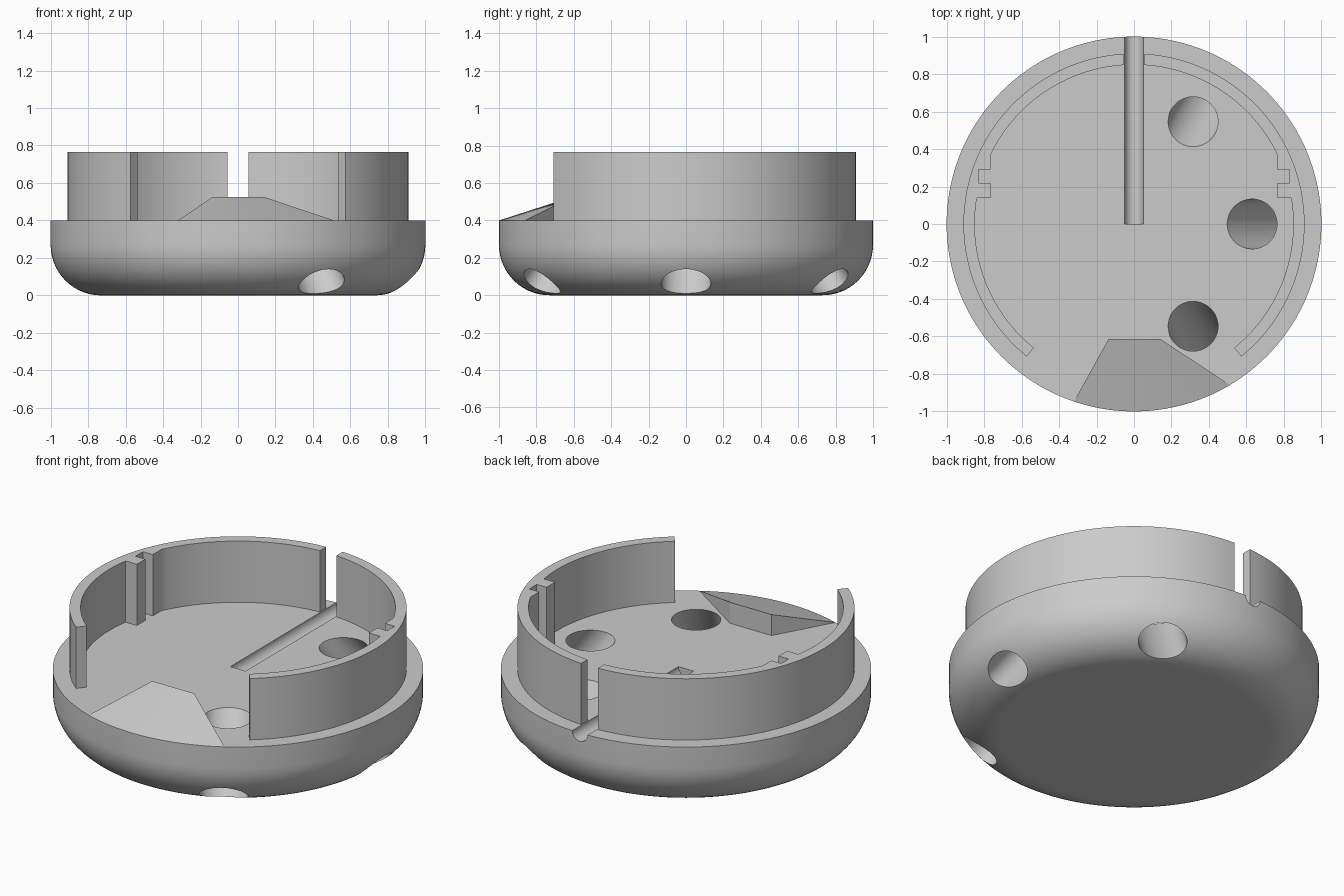
import bpy, bmesh
from math import sin, cos, asin, acos, radians, pi
from mathutils import Vector, Matrix

if "Cube" in bpy.data.objects:
    bpy.data.objects.remove(bpy.data.objects["Cube"], do_unlink=True)

grey = bpy.data.materials.new("plain_grey")
grey.use_nodes = True
grey.diffuse_color = (0.6, 0.6, 0.6, 1)
grey.node_tree.nodes["Principled BSDF"].inputs["Base Color"].default_value = (0.6, 0.6, 0.6, 1)

FLOOR, RIM = 0.4, 0.765
SEGS = 144


def make_object(name, bm):
    bmesh.ops.recalc_face_normals(bm, faces=bm.faces)
    mesh = bpy.data.meshes.new(name)
    bm.to_mesh(mesh)
    bm.free()
    mesh.materials.append(grey)
    obj = bpy.data.objects.new(name, mesh)
    bpy.context.collection.objects.link(obj)
    return obj


def activate(obj):
    bpy.ops.object.select_all(action='DESELECT')
    obj.select_set(True)
    bpy.context.view_layer.objects.active = obj


def smooth(obj):
    activate(obj)
    bpy.ops.object.shade_smooth_by_angle(angle=radians(30))


def cut(obj, cutter):
    mod = obj.modifiers.new("cut", 'BOOLEAN')
    mod.operation, mod.solver, mod.object = 'DIFFERENCE', 'EXACT', cutter
    activate(obj)
    bpy.ops.object.modifier_apply(modifier=mod.name)
    bpy.data.objects.remove(cutter, do_unlink=True)


def arc(radius, start, end, count):
    angles = [start + (end - start) * i / count for i in range(count + 1)]
    return [(radius * cos(a), radius * sin(a)) for a in angles]


# Round base: turned profile with a filleted lower edge
fillet = 0.27
profile = [(0, 0)]
profile += [(1 - fillet + x, fillet + z) for x, z in arc(fillet, -pi / 2, 0, 14)]
profile += [(1, FLOOR), (0, FLOOR)]
bm = bmesh.new()
verts = [bm.verts.new((x, 0, z)) for x, z in profile]
edges = [bm.edges.new(pair) for pair in zip(verts, verts[1:])]
bmesh.ops.spin(bm, geom=verts + edges, cent=(0, 0, 0), axis=(0, 0, 1),
               angle=2 * pi, steps=SEGS)
bmesh.ops.remove_doubles(bm, verts=bm.verts, dist=1e-4)
bmesh.ops.dissolve_limit(bm, angle_limit=0.001, verts=bm.verts, edges=bm.edges)
base = make_object("base", bm)

# Six slanted holes, round in plan, leaning outward toward the bottom
LEAN = 0.78
for i in range(6):
    bm = bmesh.new()
    bmesh.ops.create_cone(bm, cap_ends=True, segments=48, radius1=0.133,
                          radius2=0.133, depth=1.2)
    for v in bm.verts:
        v.co.x += 0.63 - LEAN * v.co.z
        v.co.z += FLOOR
    bm.transform(Matrix.Rotation(i * pi / 3, 4, 'Z'))
    cut(base, make_object("hole_cutter", bm))

# Half-round groove from the centre to the back edge
bm = bmesh.new()
bmesh.ops.create_cone(bm, cap_ends=True, segments=32, radius1=0.05,
                      radius2=0.05, depth=1.2)
bm.transform(Matrix.Translation((0, 0.6, FLOOR)) @ Matrix.Rotation(pi / 2, 4, 'X'))
cut(base, make_object("groove_cutter", bm))
smooth(base)

# Upright wall: left half with a slotted rib, mirrored to the right
OUTER, INNER, GAP = 0.91, 0.85, 0.055
RIB, SLOT = 0.765, 0.83
front_end = radians(-51)
outline = arc(OUTER, acos(GAP / OUTER), front_end, 60)
outline += arc(INNER, front_end, asin(0.14 / INNER), 28)
outline += [(RIB, 0.14), (RIB, 0.22), (SLOT, 0.22), (SLOT, 0.29), (RIB, 0.29)]
outline += arc(INNER, acos(RIB / INNER), acos(GAP / INNER), 28)
bm = bmesh.new()
face = bm.faces.new([bm.verts.new((x, y, FLOOR)) for x, y in outline])
top = bmesh.ops.extrude_face_region(bm, geom=[face])["geom"]
bmesh.ops.translate(bm, vec=(0, 0, RIM - FLOOR),
                    verts=[g for g in top if isinstance(g, bmesh.types.BMVert)])
wall = make_object("wall", bm)
wall.modifiers.new("mirror", 'MIRROR')
activate(wall)
bpy.ops.object.modifier_apply(modifier="mirror")
smooth(wall)

# Front ramp: rises from the curved rim to a straight back edge
STEPS = 24
rim = arc(1, radians(-108.7), radians(-59.2), STEPS)
bm = bmesh.new()
low = [bm.verts.new((x, y, FLOOR)) for x, y in rim]
high = [bm.verts.new((-0.135 + 0.275 * i / STEPS, -0.613, 0.525)) for i in range(STEPS + 1)]
foot = [bm.verts.new((v.co.x, v.co.y, FLOOR)) for v in high]
for i in range(STEPS):
    bm.faces.new((low[i], low[i + 1], high[i + 1], high[i]))
    bm.faces.new((high[i], high[i + 1], foot[i + 1], foot[i]))
    bm.faces.new((foot[i], foot[i + 1], low[i + 1], low[i]))
for i in (0, -1):
    bm.faces.new((low[i], high[i], foot[i]))
smooth(make_object("front_ramp", bm))
